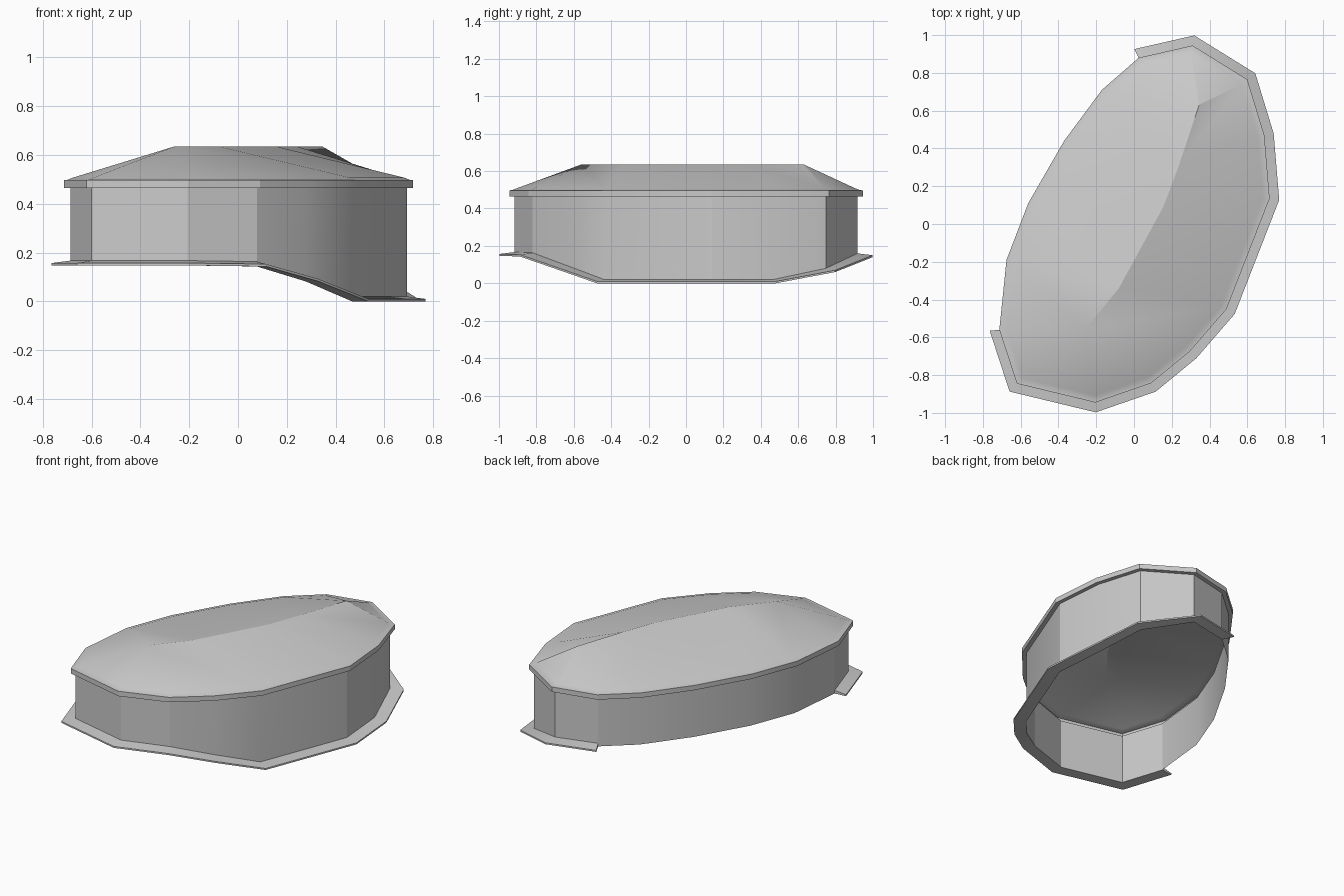
import bpy, math
from mathutils import Vector
import bmesh

if "Cube" in bpy.data.objects:
    bpy.data.objects.remove(bpy.data.objects["Cube"])

# Roof rim outline (seen from above) and the bottom height at each corner
outline = [(.31, .945), (.6, .765), (.69, .47), (.718, .135), (.49, -.45),
           (.295, -.675), (.09, -.843), (-.205, -.945), (-.62, -.845),
           (-.713, -.56), (-.675, -.19), (-.56, .11), (-.37, .44),
           (-.17, .71), (.025, .88)]
base = [.14, .06, 0, 0, 0, .082, .143] + [.147] * 8
ridge = [(.345, .63), (.24, .315), (.155, .09), (-.08, -.34), (-.26, -.56)]
N = len(outline)


def inset(d):
    """Mitred inset of the clockwise outline (negative d grows it)."""
    pts = [Vector(p) for p in outline]
    out = []
    for i, p in enumerate(pts):
        a = (p - pts[i - 1]).normalized()
        b = (pts[(i + 1) % N] - p).normalized()
        na, nb = Vector((a.y, -a.x)), Vector((b.y, -b.x))
        out.append(p + (na + nb) * d / (1 + na.dot(nb)))
    return out


def loop(d, zs):
    zs = zs if isinstance(zs, list) else [zs] * N
    return [(p.x, p.y, z) for p, z in zip(inset(d), zs)]


def make(name, verts, faces, angle=20):
    me = bpy.data.meshes.new(name)
    me.from_pydata(verts, [], faces)
    bm = bmesh.new()
    bm.from_mesh(me)
    bmesh.ops.recalc_face_normals(bm, faces=bm.faces)
    bm.to_mesh(me)
    bm.free()
    ob = bpy.data.objects.new(name, me)
    bpy.context.collection.objects.link(ob)
    bpy.ops.object.select_all(action='DESELECT')
    ob.select_set(True)
    bpy.context.view_layer.objects.active = ob
    bpy.ops.object.shade_smooth_by_angle(angle=math.radians(angle))
    return ob


def bands(count):
    return [(r * N + i, r * N + (i + 1) % N, (r + 1) * N + (i + 1) % N, (r + 1) * N + i)
            for r in range(count - 1) for i in range(N)]


# Hollow wall, open at the bottom, joined to the rim and the hipped roof
rings = [loop(.026, base), loop(.026, .465), loop(0, .465), loop(0, .497),
         loop(.014, .498), loop(.036, .507)]
verts = [v for r in rings for v in r] + [(x, y, .635) for x, y in ridge]
faces = bands(len(rings))
top, r = (len(rings) - 1) * N, len(rings) * N
# Ridge point that each roof edge corner leans to, starting from corner 1
lean = [0, 0, 1, 2, 3, 4, 4, 4, 4, 4, 4, 3, 2, 1, 0]
for i in range(N):
    j = (i + 1) % N
    a, b = lean[i], lean[j]
    faces.append((top + i, top + j, r + b, r + a) if a != b else (top + i, top + j, r + a))
# Corner angle above the smoothing limit keeps ridge and hips crisp
make("wall_and_roof", verts, faces)

# Flared base flange around the front, right and back, with closed ends
path = [14] + list(range(10))
profile = [loop(.026, base), loop(-.05, base),
           loop(-.05, [z + .01 for z in base]), loop(.026, [z + .02 for z in base])]
verts = [profile[k][i] for i in path for k in range(4)]
faces = [(s * 4 + k, s * 4 + (k + 1) % 4, s * 4 + 4 + (k + 1) % 4, s * 4 + 4 + k)
         for s in range(len(path) - 1) for k in range(4)]
last = (len(path) - 1) * 4
faces += [(0, 1, 2, 3), (last + 3, last + 2, last + 1, last)]
make("base_flange", verts, faces)
